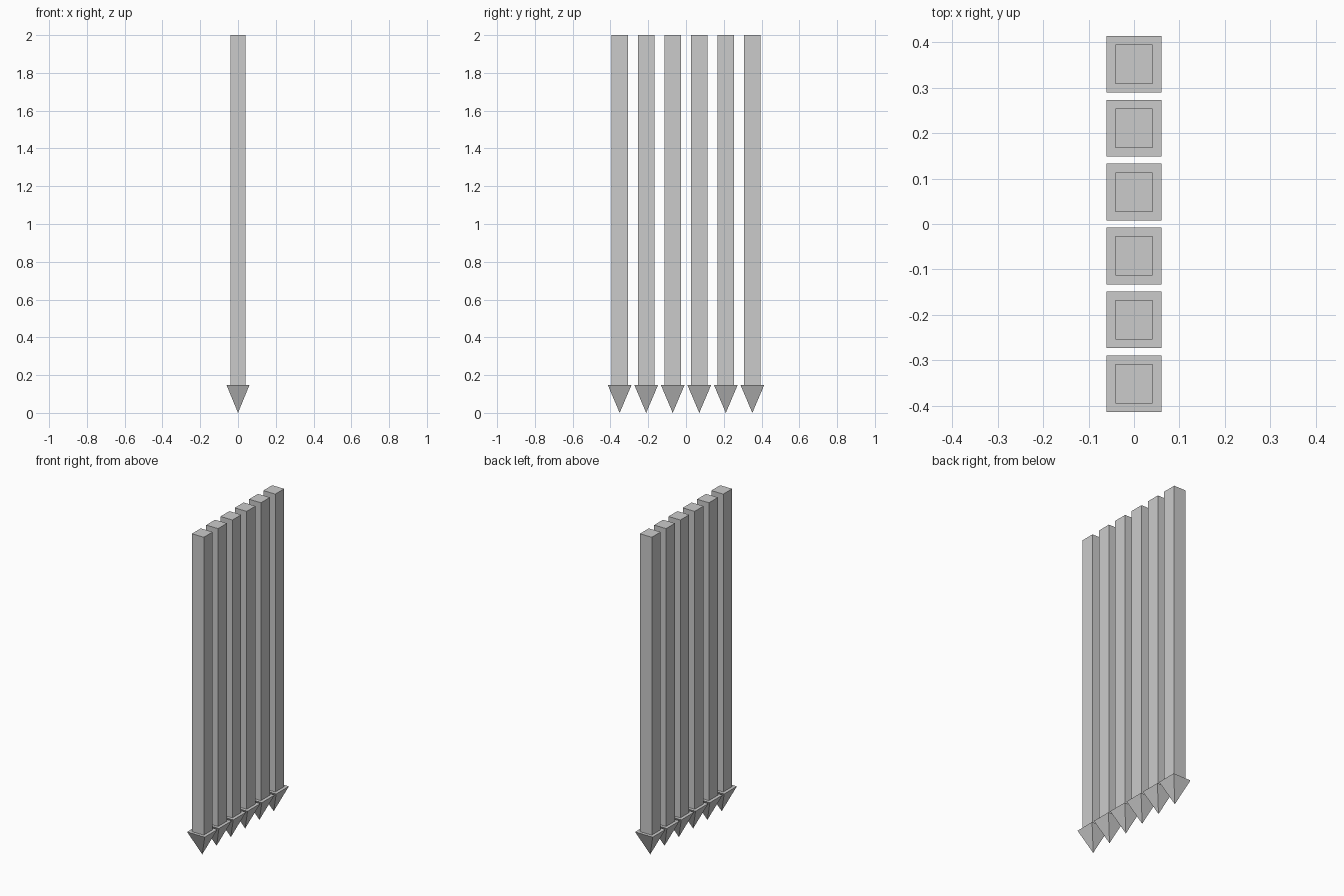
import bpy
import bmesh
from mathutils import Vector

if "Cube" in bpy.data.objects:
    bpy.data.objects.remove(bpy.data.objects["Cube"])

COUNT = 6
PITCH = 0.1405
Z_BASE = 0.147
TOP = 2.0


def make_object(name, bm, y):
    bmesh.ops.recalc_face_normals(bm, faces=bm.faces)
    mesh = bpy.data.meshes.new(name)
    bm.to_mesh(mesh)
    bm.free()
    obj = bpy.data.objects.new(name, mesh)
    obj.location.y = y
    bpy.context.collection.objects.link(obj)


def post(y):
    # Square shaft with a flat top
    bm = bmesh.new()
    bmesh.ops.create_cube(bm, size=1)
    bmesh.ops.scale(bm, vec=Vector((0.082, 0.087, TOP - Z_BASE)), verts=bm.verts)
    bmesh.ops.translate(bm, vec=Vector((0, 0, (TOP + Z_BASE) / 2)), verts=bm.verts)
    make_object("post", bm, y)


def spike(y):
    # Downward four-sided point, wider than the shaft
    bm = bmesh.new()
    hx, hy = 0.0605, 0.0625
    rim = [bm.verts.new((sx * hx, sy * hy, Z_BASE))
           for sx, sy in ((-1, -1), (1, -1), (1, 1), (-1, 1))]
    tip = bm.verts.new((0, 0, 0))
    bm.faces.new(rim)
    for i in range(4):
        bm.faces.new((rim[i], rim[(i + 1) % 4], tip))
    make_object("spike", bm, y)


# Row of stakes along y
for i in range(COUNT):
    y = (i - (COUNT - 1) / 2) * PITCH
    post(y)
    spike(y)
